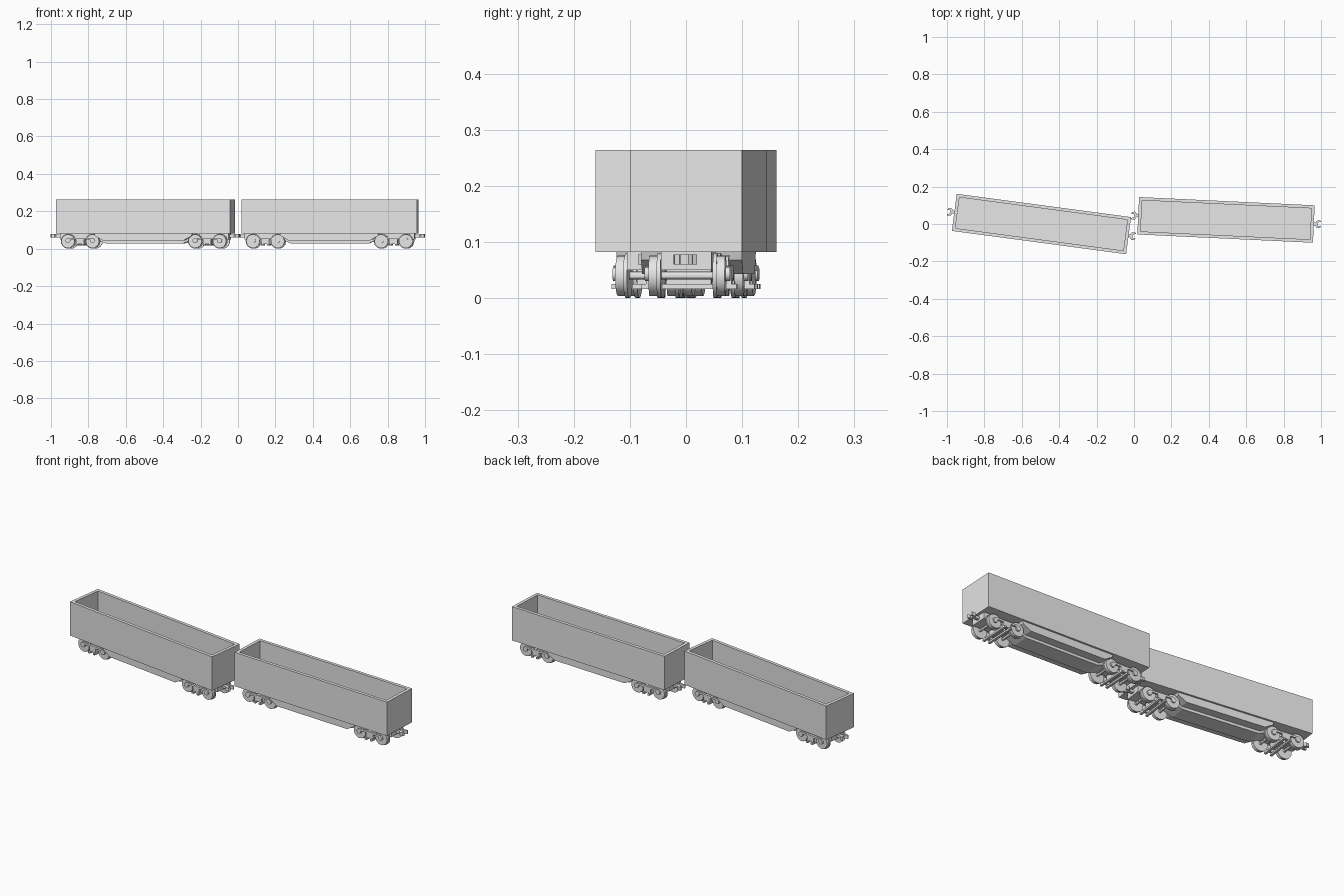
import bpy, bmesh, math
from mathutils import Matrix, Vector

cube = bpy.data.objects.get("Cube")
if cube:
    bpy.data.objects.remove(cube, do_unlink=True)

steel = bpy.data.materials.new("plain_grey")
steel.use_nodes = True
GREY = (0.8, 0.8, 0.8, 1)
steel.diffuse_color = GREY
steel.node_tree.nodes["Principled BSDF"].inputs["Base Color"].default_value = GREY


def finish(bm, name, place):
    bmesh.ops.recalc_face_normals(bm, faces=bm.faces)
    mesh = bpy.data.meshes.new(name)
    bm.to_mesh(mesh)
    bm.free()
    mesh.materials.append(steel)
    ob = bpy.data.objects.new(name, mesh)
    bpy.context.collection.objects.link(ob)
    ob.matrix_world = place
    return ob


def add_box(bm, lo, hi):
    lo, hi = Vector(lo), Vector(hi)
    m = Matrix.Translation((lo + hi) / 2) @ Matrix.Diagonal((*(hi - lo), 1))
    return bmesh.ops.create_cube(bm, size=1, matrix=m)["verts"]


def add_prism(bm, points, offset):
    face = bm.faces.new([bm.verts.new(p) for p in points])
    new = bmesh.ops.extrude_face_region(bm, geom=[face])["geom"]
    verts = [g for g in new if isinstance(g, bmesh.types.BMVert)]
    bmesh.ops.translate(bm, verts=verts, vec=offset)


def add_disc(bm, x, y, z, r1, r2, depth, sides=24):
    # Disc with its axis along y
    m = Matrix.Translation((x, y, z)) @ Matrix.Rotation(math.pi / 2, 4, "X")
    bmesh.ops.create_cone(bm, cap_ends=True, segments=sides, radius1=r1,
                          radius2=r2, depth=depth, matrix=m)


def make_body(name, place):
    # Open-topped box with thick walls
    bm = bmesh.new()
    add_box(bm, (-0.47, -0.1, 0.082), (0.47, 0.1, 0.264))
    bm.normal_update()
    top = max(bm.faces, key=lambda f: f.calc_center_median().z)
    bmesh.ops.inset_region(bm, faces=[top], thickness=0.024)
    new = bmesh.ops.extrude_discrete_faces(bm, faces=[top])["faces"][0]
    bmesh.ops.translate(bm, verts=new.verts, vec=(0, 0, -0.16))
    finish(bm, name + "_body", place)


def make_frame(name, place):
    # Side skirts between the trucks, and the deeper centre sill
    for part, w, half in (
            ("side_skirt", 0.09, [(0.265, 0.083), (0.26, 0.068), (0.216, 0.043)]),
            ("centre_sill", 0.045, [(0.455, 0.083), (0.455, 0.05), (0.26, 0.05), (0.21, 0.029)])):
        bm = bmesh.new()
        outline = half + [(-x, z) for x, z in reversed(half)]
        add_prism(bm, [(x, -w, z) for x, z in outline], (0, 2 * w, 0))
        finish(bm, name + "_" + part, place)


def make_truck(name, place):
    # Wheels, axles and hubs
    bm = bmesh.new()
    for x in (-0.066, 0.066):
        add_disc(bm, x, 0, 0.04, 0.007, 0.007, 0.12, 12)
        for s in (-1, 1):
            add_disc(bm, x, s * 0.059, 0.04, 0.036, 0.036, 0.018)
            add_disc(bm, x, s * 0.05, 0.04, 0.04, 0.04, 0.007)
            add_disc(bm, x, s * 0.071, 0.043, 0.013, 0.013, 0.01, 16)
    wheels = finish(bm, name + "_wheels", place)
    bpy.ops.object.select_all(action="DESELECT")
    wheels.select_set(True)
    bpy.context.view_layer.objects.active = wheels
    bpy.ops.object.shade_smooth_by_angle()

    # Cross planks, spring boxes and side bars
    bm = bmesh.new()
    for x in (-0.016, 0.016):
        add_box(bm, (x - 0.006, -0.085, 0.016), (x + 0.006, 0.085, 0.025))
    add_box(bm, (-0.018, -0.04, 0.025), (0.018, 0.04, 0.05))
    for s in (-1, 1):
        y0, y1 = sorted((s * 0.064, s * 0.076))
        add_box(bm, (-0.021, y0, 0.025), (0.021, y1, 0.05))
        add_box(bm, (-0.066, y0, 0.048), (0.066, y1, 0.058))
    finish(bm, name + "_truck_frame", place)


def make_coupler(name, place):
    # Shank with a hooked claw
    bm = bmesh.new()
    add_box(bm, (0.44, -0.008, 0.061), (0.487, 0.008, 0.075))
    claw = [(0.48, -0.012), (0.488, -0.021), (0.504, -0.019), (0.509, -0.01),
            (0.502, -0.008), (0.493, -0.009), (0.491, 0.006), (0.497, 0.011),
            (0.509, 0.014), (0.505, 0.021), (0.488, 0.021), (0.48, 0.012)]
    add_prism(bm, [(x, y, 0.06) for x, y in claw], (0, 0, 0.018))
    finish(bm, name + "_coupler", place)


# Two wagons on a gentle bend
for name, x, y, angle in (("first_wagon", -0.495, 0, -7.6),
                          ("second_wagon", 0.492, 0.022, -2.7)):
    place = Matrix.Translation((x, y, 0)) @ Matrix.Rotation(math.radians(angle), 4, "Z")
    make_body(name, place)
    make_frame(name, place)
    for end, turn in (("left", 0), ("right", math.pi)):
        facing = place @ Matrix.Rotation(turn, 4, "Z")
        make_truck(name + "_" + end, facing @ Matrix.Translation((0.343, 0, 0)))
        make_coupler(name + "_" + end, facing)
